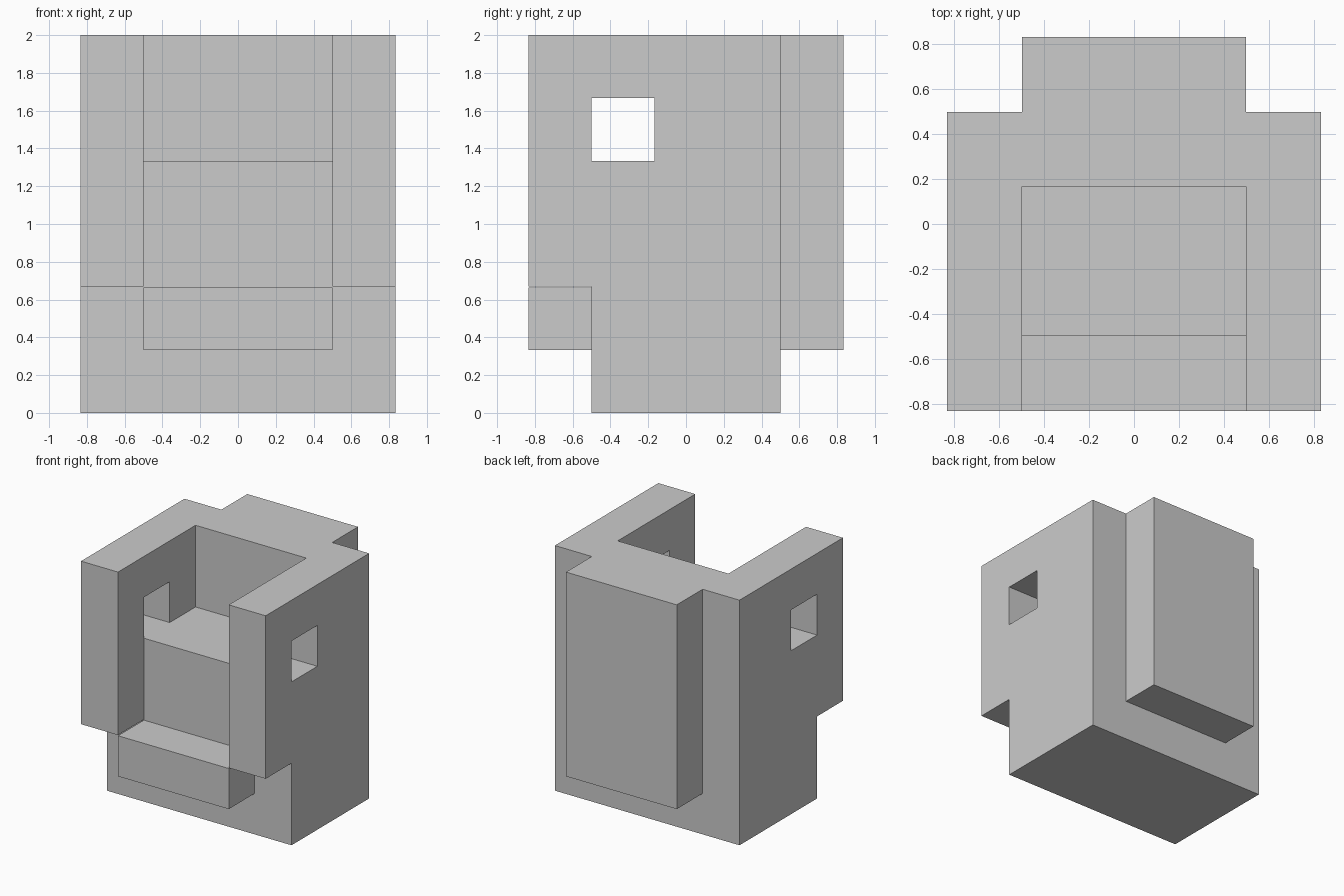
import bpy
import bmesh

if "Cube" in bpy.data.objects:
    bpy.data.objects.remove(bpy.data.objects["Cube"])

T = 1 / 3        # module: every wall is one third of a unit
H = 0.5          # half width of the inner block
W = H + T        # half width overall


def extrude_profile(name, profile, x0, x1):
    """Solid made by sweeping a (y, z) outline from x0 to x1."""
    bm = bmesh.new()
    face = bm.faces.new([bm.verts.new((x0, y, z)) for y, z in profile])
    res = bmesh.ops.extrude_face_region(bm, geom=[face])
    verts = [v for v in res["geom"] if isinstance(v, bmesh.types.BMVert)]
    bmesh.ops.translate(bm, verts=verts, vec=(x1 - x0, 0, 0))
    bmesh.ops.recalc_face_normals(bm, faces=bm.faces)
    mesh = bpy.data.meshes.new(name)
    bm.to_mesh(mesh)
    bm.free()
    obj = bpy.data.objects.new(name, mesh)
    bpy.context.collection.objects.link(obj)
    return obj


def combine(target, other, operation):
    """Apply an exact boolean and discard the helper."""
    mod = target.modifiers.new(operation.title(), 'BOOLEAN')
    mod.operation = operation
    mod.solver = 'EXACT'
    mod.object = other
    bpy.context.view_layer.objects.active = target
    bpy.ops.object.modifier_apply(modifier=mod.name)
    bpy.data.objects.remove(other, do_unlink=True)


# Centre: base, front step, open recess and raised back slab
chair_body = extrude_profile("chair_body", [
    (-H, 0), (H, 0), (H, T), (W, T), (W, 2), (H - T, 2), (H - T, 4 * T),
    (-H, 4 * T), (-H, 2 * T - 0.002), (-W, 2 * T - 0.002), (-W, T), (-H, T),
], -H, H)

# Side walls overhanging at the front, each with a square window
wall = [(-H, 0), (H, 0), (H, 2), (-W, 2), (-W, 2 * T + 0.003), (-H, 2 * T + 0.003)]
window = [(-H, 4 * T), (-H + T, 4 * T), (-H + T, 5 * T), (-H, 5 * T)]
for side, label in ((-1, "left"), (1, "right")):
    side_wall = extrude_profile(label + "_wall", wall, side * H, side * W)
    cutter = extrude_profile(label + "_window", window, side * (H - 0.1), side * (W + 0.1))
    combine(side_wall, cutter, 'DIFFERENCE')
    combine(chair_body, side_wall, 'UNION')
